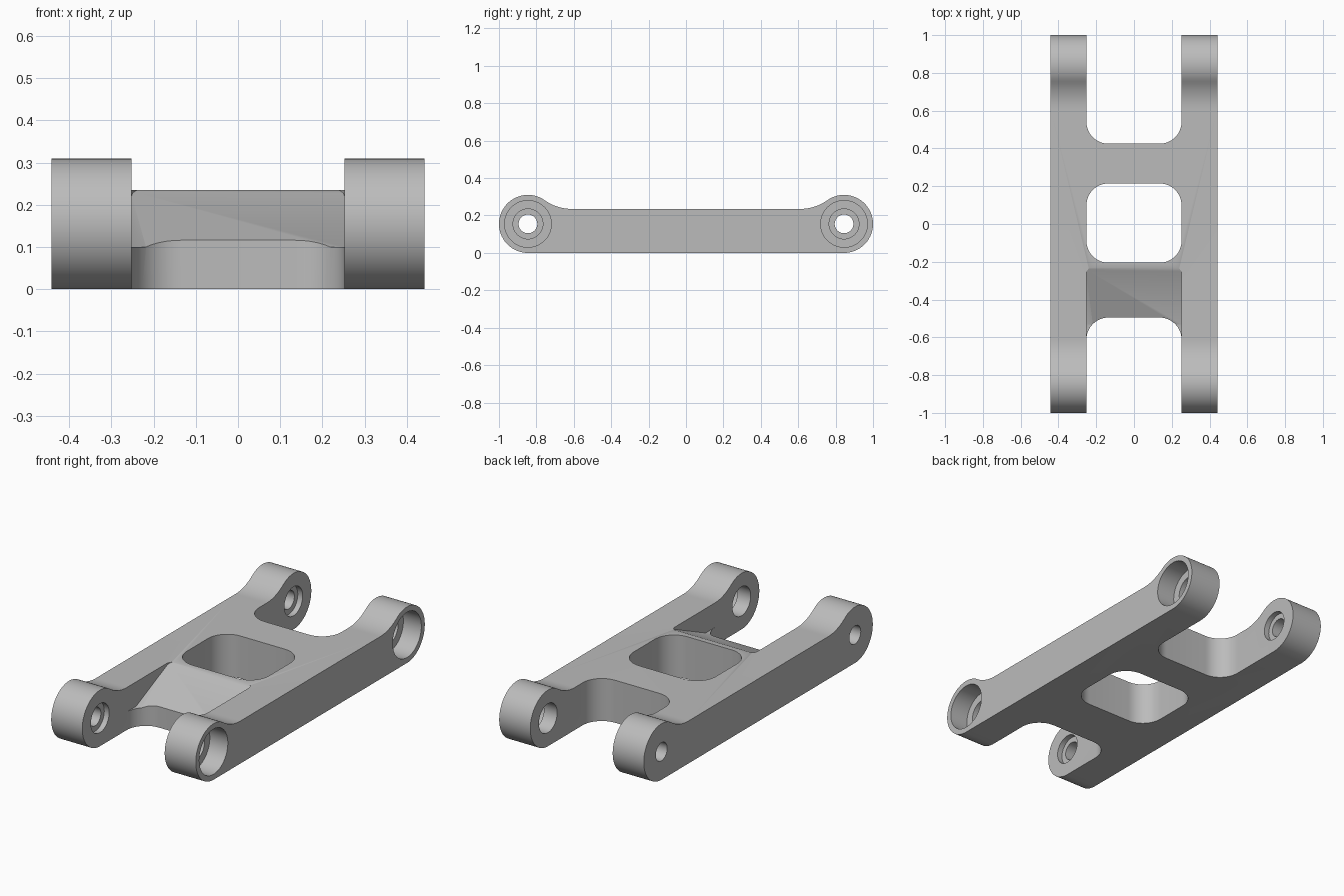
import bpy, bmesh
from math import cos, sin, pi, atan2, radians
from mathutils import Matrix

cube = bpy.data.objects.get("Cube")
if cube:
    bpy.data.objects.remove(cube, do_unlink=True)

HALF_X, INNER_X = 0.442, 0.252      # outer and inner faces of the arms
EYE_Y, EYE_R = 0.845, 0.155         # bearing eye centre and radius
DECK_Z, BLEND_Y, BLEND_R = 0.235, 0.61, 0.25

grey = bpy.data.materials.new("satin_grey")
grey.use_nodes = True
colour = (0.5, 0.5, 0.5, 1)
grey.diffuse_color = colour
grey.node_tree.nodes["Principled BSDF"].inputs["Base Color"].default_value = colour


def arc(cx, cy, r, start, end, steps):
    return [(cx + r * cos(start + (end - start) * i / steps),
             cy + r * sin(start + (end - start) * i / steps)) for i in range(steps + 1)]


def rounded_rect(x, y0, y1, r):
    pts = []
    for k, (cx, cy) in enumerate([(x - r, y1 - r), (r - x, y1 - r), (r - x, y0 + r), (x - r, y0 + r)]):
        pts += arc(cx, cy, r, k * pi / 2, (k + 1) * pi / 2, 12)
    return pts


def prism(name, points, axis, lo, hi):
    """Extrude a closed outline along x (points are y, z) or z (points are x, y)."""
    bm = bmesh.new()
    place = (lambda a, b: (lo, a, b)) if axis == "x" else (lambda a, b: (a, b, lo))
    face = bm.faces.new([bm.verts.new(place(a, b)) for a, b in points])
    ext = bmesh.ops.extrude_face_region(bm, geom=[face])
    shift = (hi - lo, 0, 0) if axis == "x" else (0, 0, hi - lo)
    bmesh.ops.translate(bm, vec=shift, verts=[v for v in ext["geom"] if isinstance(v, bmesh.types.BMVert)])
    bmesh.ops.recalc_face_normals(bm, faces=bm.faces)
    mesh = bpy.data.meshes.new(name)
    bm.to_mesh(mesh)
    bm.free()
    obj = bpy.data.objects.new(name, mesh)
    bpy.context.collection.objects.link(obj)
    mesh.materials.append(grey)
    return obj


def combine(target, tool, operation="DIFFERENCE"):
    """Apply a boolean and discard the helper."""
    mod = target.modifiers.new("cut", "BOOLEAN")
    mod.operation, mod.solver, mod.object = operation, "EXACT", tool
    bpy.context.view_layer.objects.active = target
    bpy.ops.object.modifier_apply(modifier=mod.name)
    bpy.data.objects.remove(tool, do_unlink=True)


# Side profile: round eyes blending into a flat deck
blend_z = DECK_Z + BLEND_R
tangent = atan2(blend_z - EYE_R, BLEND_Y - EYE_Y)
half = arc(EYE_Y, EYE_R, EYE_R, -pi / 2, tangent, 40)
half += arc(BLEND_Y, blend_z, BLEND_R, tangent - pi, -pi / 2, 12)[1:]
profile = half + [(-y, z) for y, z in reversed(half)]
link = prism("linkage_arm", profile, "x", -HALF_X, HALF_X)

# Central window and the two open end slots
for y0, y1 in [(-0.205, 0.215), (0.425, 1.4), (-1.4, -0.495)]:
    combine(link, prism("slot_cutter", rounded_rect(INNER_X, y0, y1, 0.117), "z", -0.1, 0.5))

# Sloping recess on the front crossbar, levelling out towards the slot
ramp = [(-0.235, DECK_Z), (-0.53, 0.1), (-0.8, 0.1), (-0.8, 0.5), (-0.235, 0.5)]
recess = prism("recess_cutter", ramp, "x", -0.4, 0.4)
combine(recess, prism("recess_outline", rounded_rect(INNER_X, -0.75, -0.225, 0.04), "z", 0, 0.6), "INTERSECT")
combine(link, recess)

# Bearing bores: deep counterbore outside the left arm, shallow one inside the right arm
bores = [(0.125, HALF_X - 0.11, 0.6), (0.08, 0.1, 0.6), (0.08, -INNER_X - 0.03, -0.1), (0.05, -0.6, -0.1)]
for y in (-EYE_Y, EYE_Y):
    for r, x0, x1 in bores:
        combine(link, prism("bore_cutter", arc(y, EYE_R, r, 0, 2 * pi, 48)[:-1], "x", x0, x1))

# Smooth the curved faces, keep the machined edges crisp
bpy.ops.object.select_all(action="DESELECT")
link.select_set(True)
bpy.context.view_layer.objects.active = link
bpy.ops.object.shade_smooth_by_angle(angle=radians(25))
